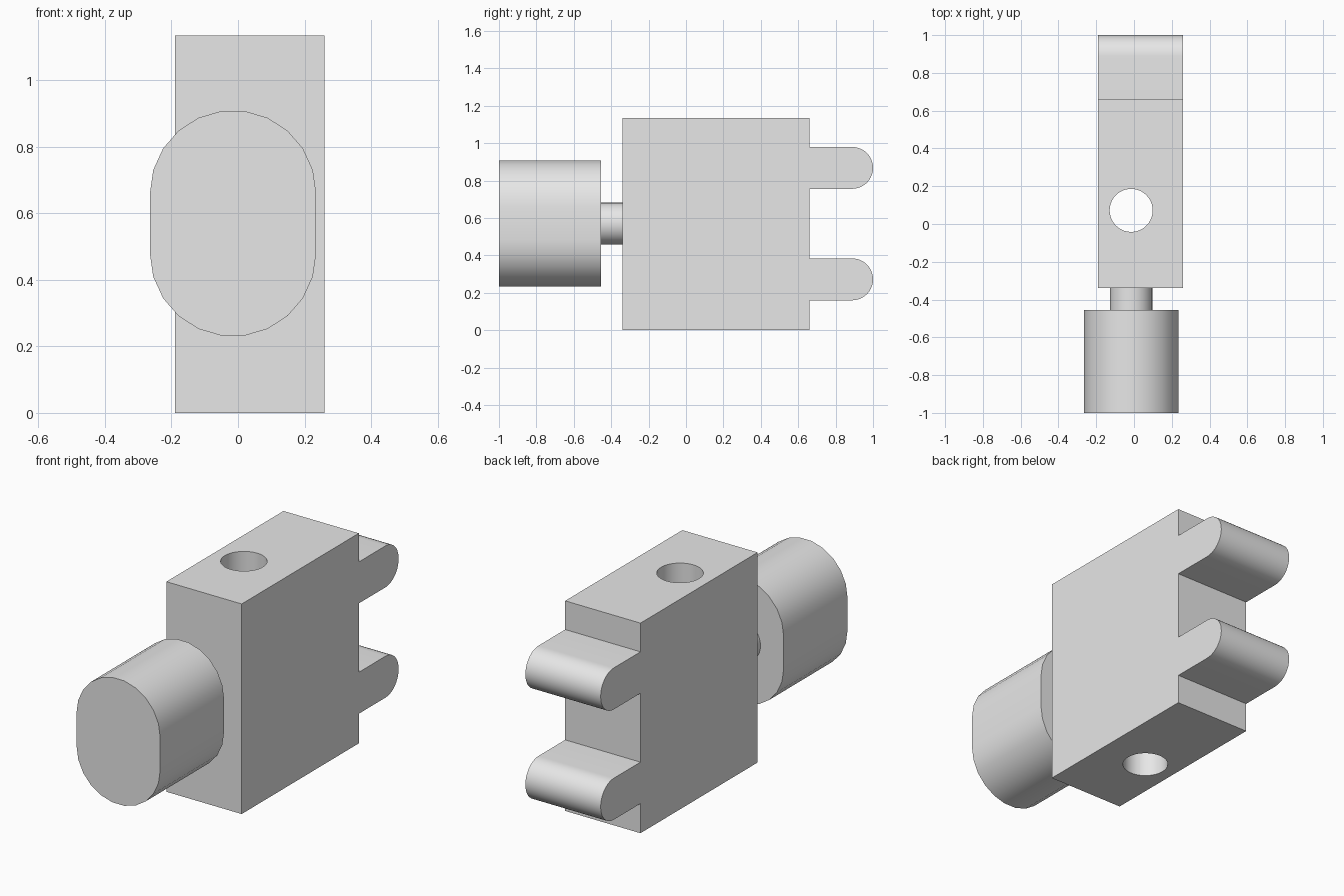
import bpy, bmesh, math
from mathutils import Vector

cube = bpy.data.objects.get("Cube")
if cube:
    bpy.data.objects.remove(cube, do_unlink=True)

grey = bpy.data.materials.new("plain_grey")
grey.use_nodes = True
colour = (0.8, 0.8, 0.8, 1)
grey.diffuse_color = colour
grey.node_tree.nodes["Principled BSDF"].inputs["Base Color"].default_value = colour


def arc(cx, cy, r, start, end, steps):
    """Points along an arc, angles in degrees."""
    angles = [math.radians(start + (end - start) * i / steps) for i in range(steps + 1)]
    return [(cx + r * math.cos(a), cy + r * math.sin(a)) for a in angles]


def extrude(name, profile, axis, low, high):
    """Solid from a closed profile, pushed along one axis from low to high."""
    bm = bmesh.new()
    verts = []
    for p in profile:
        co = list(p)
        co.insert(axis, low)
        verts.append(bm.verts.new(co))
    face = bm.faces.new(verts)
    grown = bmesh.ops.extrude_face_region(bm, geom=[face])
    shift = Vector((0, 0, 0))
    shift[axis] = high - low
    bmesh.ops.translate(bm, vec=shift,
                        verts=[v for v in grown["geom"] if isinstance(v, bmesh.types.BMVert)])
    bmesh.ops.recalc_face_normals(bm, faces=bm.faces)
    mesh = bpy.data.meshes.new(name)
    bm.to_mesh(mesh)
    bm.free()
    mesh.materials.append(grey)
    obj = bpy.data.objects.new(name, mesh)
    bpy.context.collection.objects.link(obj)
    return obj


def select_only(obj):
    bpy.ops.object.select_all(action="DESELECT")
    obj.select_set(True)
    bpy.context.view_layer.objects.active = obj


X, Y, Z = 0, 1, 2
centre_x = -0.015
front, back, top = -0.34, 0.66, 1.135
prong_r = 0.112

# Block with two rounded prongs at the back, as one side profile
side = [(front, 0), (back, 0)]
for z in (0.272, 0.868):
    side.append((back, z - prong_r))
    side += arc(1 - prong_r, z, prong_r, -90, 90, 20)
    side.append((back, z + prong_r))
side += [(back, top), (front, top)]
block = extrude("block_with_prongs", side, X, -0.19, 0.26)

# Vertical through hole
hole = extrude("hole_cutter", arc(centre_x, 0.072, 0.114, 0, 360, 40)[:-1], Z, -0.1, top + 0.1)
hole.hide_render = True
cut = block.modifiers.new("hole", "BOOLEAN")
cut.operation = "DIFFERENCE"
cut.solver = "EXACT"
cut.object = hole
select_only(block)
bpy.ops.object.modifier_apply(modifier=cut.name)
bpy.data.objects.remove(hole, do_unlink=True)

# Round stem between block and knob
stem = extrude("stem", arc(centre_x, 0.57, 0.112, 0, 360, 32)[:-1], Y, -0.455, front)

# Oblong knob at the front
oblong = arc(centre_x, 0.66, 0.25, 0, 180, 11) + arc(centre_x, 0.48, 0.25, 180, 360, 11)
knob = extrude("knob", oblong, Y, -1, -0.455)

# Smooth curves, sharp edges
for obj in (block, stem, knob):
    select_only(obj)
    bpy.ops.object.shade_smooth_by_angle(angle=math.radians(30))
